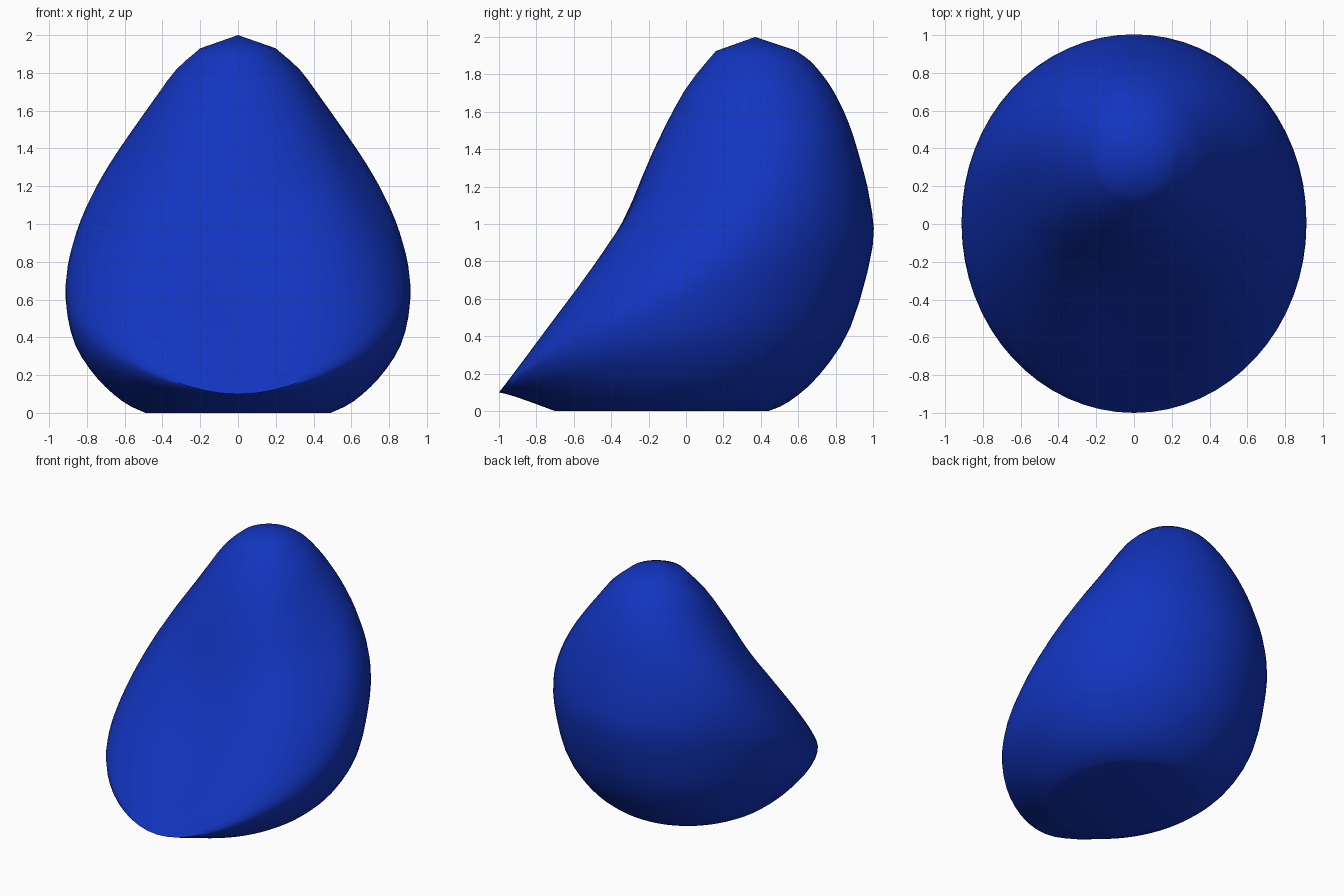
import bpy, bmesh
from math import sin, cos, pi

if "Cube" in bpy.data.objects:
    bpy.data.objects.remove(bpy.data.objects["Cube"])

SEG = 64
STEPS = 3   # extra loops between the control rings
RIM = 4     # index of the widest ring, which forms the front lip
# Each ring: front y, front z, half width, side y, side z, back y, back z, lift of front corners
RINGS = [
    (-.70, 0, .49, -.13, 0, .44, 0, 0),
    (-.85, .055, .61, -.10, .06, .55, .05, 0),
    (-.93, .082, .75, -.05, .19, .71, .19, .01),
    (-.975, .094, .867, -.02, .38, .88, .45, .02),
    (-1.0, .10, .913, 0, .61, .998, .88, .05),
    (-.93, .19, .892, .06, .80, .983, 1.13, .08),
    (-.77, .40, .82, .12, 1.0, .93, 1.35, .09),
    (-.56, .67, .71, .18, 1.2, .87, 1.54, .10),
    (-.345, 1.0, .585, .23, 1.4, .80, 1.69, .08),
    (-.18, 1.38, .465, .28, 1.6, .735, 1.79, .04),
    (-.01, 1.71, .335, .33, 1.8, .66, 1.875, .01),
    (.16, 1.925, .20, .37, 1.93, .58, 1.93, 0),
]


def blend(front, side, back, t):
    """Smooth periodic curve through the front, side and back values."""
    mid = (front + back) / 2
    return (mid + side) / 2 + (front - back) / 2 * cos(t) + (mid - side) / 2 * cos(2 * t)


def ring_point(k, t):
    fy, fz, w, sy, sz, by, bz, lift = RINGS[max(0, min(k, len(RINGS) - 1))]
    z = blend(fz, sz, bz, t)
    if cos(t) > 0:
        z += lift * sin(2 * t) ** 2
    return w * sin(t), blend(fy, sy, by, t), z


def between(k, u, t):
    """Point between rings k and k + 1: curved, but straight beside the front lip."""
    quads = zip(*(ring_point(k + d, t) for d in (-1, 0, 1, 2)))
    crisp = max(0, cos(t)) ** 6 if k in (RIM - 1, RIM) else 0
    out = []
    for a, b, c, d in quads:
        curve = b + .5 * u * (c - a + u * (2*a - 5*b + 4*c - d + u * (3*(b - c) + d - a)))
        line = b + (c - b) * u
        out.append(curve + (line - curve) * crisp)
    return out


# Bag body lofted through tilted rings, closed by a flat base and a pointed crown
bm = bmesh.new()
spans = [(k, s / STEPS) for k in range(len(RINGS) - 1) for s in range(STEPS)]
spans.append((len(RINGS) - 2, 1))
loops = []
for k, u in spans:
    loop = []
    for i in range(SEG):
        x, y, z = between(k, u, 2 * pi * i / SEG)
        loop.append(bm.verts.new((x, y, max(z, 0))))
    loops.append(loop)

for lower, upper in zip(loops, loops[1:]):
    for i in range(SEG):
        j = (i + 1) % SEG
        bm.faces.new((lower[i], lower[j], upper[j], upper[i]))

base = bm.verts.new((0, -.13, 0))
crown = bm.verts.new((0, .37, 2.0))
for i in range(SEG):
    j = (i + 1) % SEG
    bm.faces.new((loops[0][j], loops[0][i], base))
    bm.faces.new((loops[-1][i], loops[-1][j], crown))
bmesh.ops.recalc_face_normals(bm, faces=bm.faces)

mesh = bpy.data.meshes.new("beanbag_seat")
bm.to_mesh(mesh)
bm.free()
seat = bpy.data.objects.new("beanbag_seat", mesh)
bpy.context.collection.objects.link(seat)

# Blue fabric
fabric = bpy.data.materials.new("blue_fabric")
fabric.diffuse_color = (0.006, 0.035, 0.52, 1)
fabric.use_nodes = True
fabric.node_tree.nodes["Principled BSDF"].inputs["Base Color"].default_value = fabric.diffuse_color
mesh.materials.append(fabric)

# Smooth surface with a crisp front lip
bpy.context.view_layer.objects.active = seat
seat.select_set(True)
bpy.ops.object.shade_smooth_by_angle(angle=1.05)
